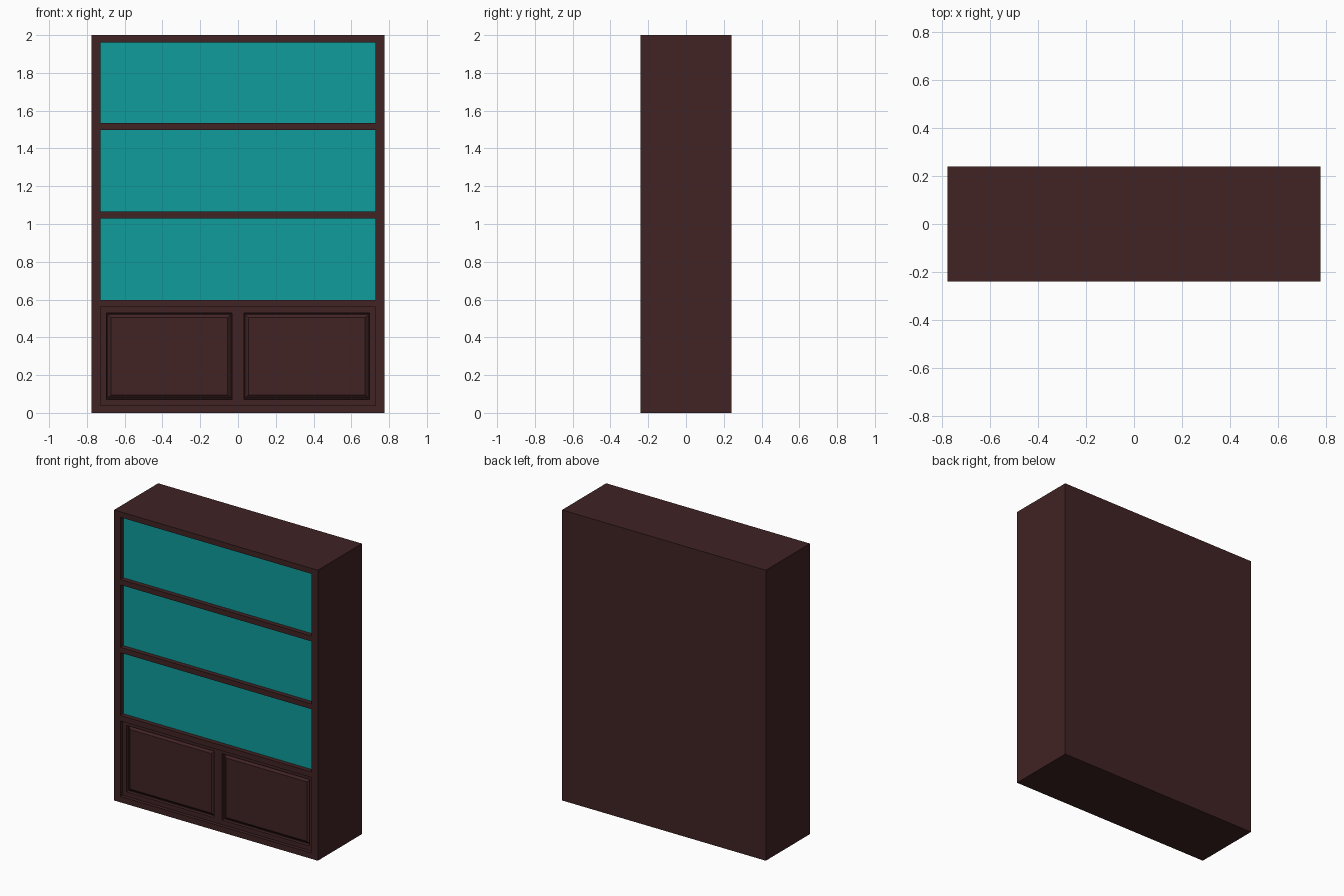
import bpy, bmesh
from mathutils import Vector

if "Cube" in bpy.data.objects:
    bpy.data.objects.remove(bpy.data.objects["Cube"])

W, D, H = 0.776, 0.24, 2.0        # half width, half depth, height
IN = 0.728                        # half width of the openings
RECESS = 0.032                    # how far glass and doors sit back
BAYS = [(0.04, 0.56), (0.598, 1.03), (1.067, 1.497), (1.534, 1.962)]


def material(name, rgb):
    m = bpy.data.materials.new(name)
    m.diffuse_color = (*rgb, 1)
    m.use_nodes = True
    m.node_tree.nodes["Principled BSDF"].inputs["Base Color"].default_value = m.diffuse_color
    return m


wood = material("dark_wood", (0.052, 0.0165, 0.0175))
glass = material("teal_glass", (0.005, 0.335, 0.33))


def box(name, lo, hi, mat):
    lo, hi = Vector(lo), Vector(hi)
    bm = bmesh.new()
    bmesh.ops.create_cube(bm, size=1)
    for v in bm.verts:
        v.co = Vector((v.co[i] * (hi - lo)[i] + (lo + hi)[i] / 2 for i in range(3)))
    me = bpy.data.meshes.new(name)
    bm.to_mesh(me)
    bm.free()
    me.materials.append(mat)
    ob = bpy.data.objects.new(name, me)
    bpy.context.collection.objects.link(ob)
    return ob


# Carcass: one solid block with four bays hollowed out from the front
carcass = box("carcass", (-W, -D, 0), (W, D, H), wood)
for i, (z0, z1) in enumerate(BAYS):
    cutter = box(f"bay_cutter_{i}", (-IN, -D - 0.1, z0), (IN, D - 0.02, z1), wood)
    mod = carcass.modifiers.new("bay", 'BOOLEAN')
    mod.operation = 'DIFFERENCE'
    mod.solver = 'EXACT'
    mod.object = cutter
    bpy.context.view_layer.update()
    bpy.context.view_layer.objects.active = carcass
    bpy.ops.object.modifier_apply(modifier=mod.name)
    bpy.data.objects.remove(cutter)

y = -D + RECESS
for side, x0, x1 in (("left", -IN, 0), ("right", 0, IN)):
    # Glass panes closing the three upper bays
    for i, (z0, z1) in enumerate(BAYS[1:]):
        box(f"glass_pane_{side}_{i}", (x0, y, z0), (x1, y + 0.012, z1), glass)

    # Lower door with a grooved, bevelled raised panel
    z0, z1 = BAYS[0]
    door = box(f"door_{side}", (x0, y - 0.008, z0), (x1, y + 0.025, z1), wood)
    bm = bmesh.new()
    bm.from_mesh(door.data)
    bm.normal_update()
    front = min(bm.faces, key=lambda f: f.normal.y)
    for inset, push in ((0.044, 0), (0.003, 0.018), (0.007, 0), (0.024, -0.014)):
        bmesh.ops.inset_region(bm, faces=[front], thickness=inset)
        for v in front.verts:
            v.co.y += push
        bm.normal_update()
    bm.to_mesh(door.data)
    bm.free()
